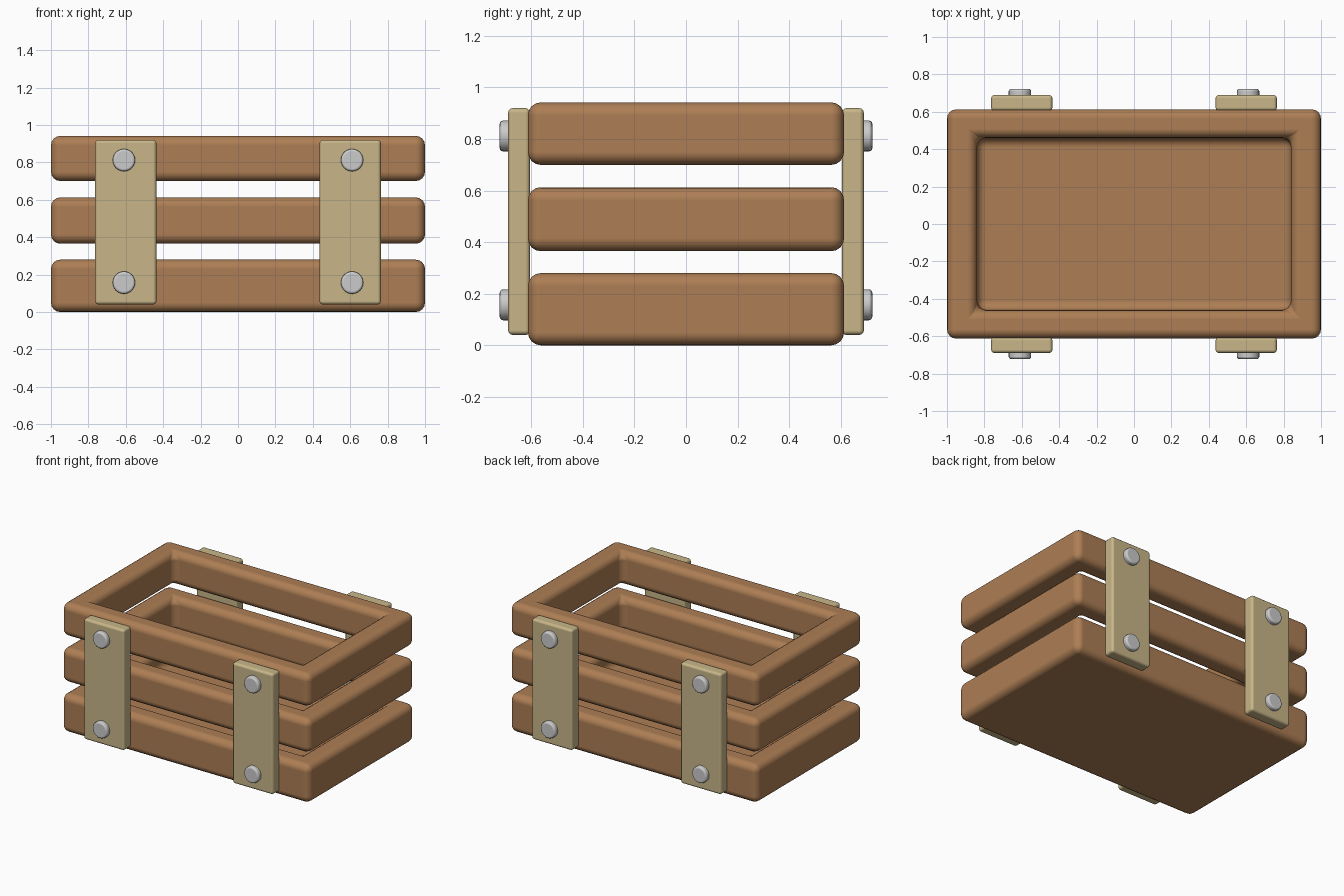
import bpy, bmesh, math

if "Cube" in bpy.data.objects:
    bpy.data.objects.remove(bpy.data.objects["Cube"])

def material(name, rgb):
    m = bpy.data.materials.new(name)
    m.diffuse_color = (*rgb, 1)
    m.use_nodes = True
    m.node_tree.nodes["Principled BSDF"].inputs["Base Color"].default_value = m.diffuse_color
    return m

WOOD = material("brown wood", (0.42, 0.21, 0.09))
PALE = material("pale wood", (0.58, 0.47, 0.25))

def finish(name, bm, bevel, segments, mat=None, angle=30):
    bmesh.ops.recalc_face_normals(bm, faces=bm.faces)
    me = bpy.data.meshes.new(name)
    bm.to_mesh(me)
    bm.free()
    ob = bpy.data.objects.new(name, me)
    bpy.context.collection.objects.link(ob)
    if mat:
        me.materials.append(mat)
    me.polygons.foreach_set("use_smooth", [True] * len(me.polygons))
    b = ob.modifiers.new("round edges", 'BEVEL')
    b.width, b.segments = bevel, segments
    b.limit_method, b.angle_limit = 'ANGLE', math.radians(angle)
    b.harden_normals = True
    return ob

def frame(name, z0, z1, floor=None):
    """Rectangular slat ring; with a floor height it becomes a tray."""
    bm = bmesh.new()
    def loop(x, y, z):
        return [bm.verts.new((sx * x, sy * y, z)) for sx, sy in ((-1, -1), (1, -1), (1, 1), (-1, 1))]
    inner_z = z0 if floor is None else floor
    loops = [loop(1, 0.613, z0), loop(1, 0.613, z1), loop(0.84, 0.46, z1), loop(0.84, 0.46, inner_z)]
    pairs = list(zip(loops, loops[1:]))
    if floor is None:
        pairs.append((loops[3], loops[0]))
    else:
        bm.faces.new(loops[0])
        bm.faces.new(loops[3])
    for a, b in pairs:
        for i in range(4):
            j = (i + 1) % 4
            bm.faces.new((a[i], a[j], b[j], b[i]))
    return finish(name, bm, 0.05, 4, WOOD)

# Slatted body: closed tray and two open rings
frame("bottom_tray", 0.0, 0.28, floor=0.15)
frame("middle_slats", 0.365, 0.613)
frame("top_slats", 0.70, 0.942)

def batten(name, x, side):
    bm = bmesh.new()
    bmesh.ops.create_cube(bm, size=1)
    bmesh.ops.scale(bm, vec=(0.328, 0.085, 0.88), verts=bm.verts)
    finish(name, bm, 0.018, 3, PALE).location = (x, side * 0.6475, 0.48)

def bolt(name, x, side, z):
    bm = bmesh.new()
    bmesh.ops.create_cone(bm, cap_ends=True, segments=24, radius1=0.06, radius2=0.06, depth=0.05)
    ob = finish(name, bm, 0.014, 3)
    ob.rotation_euler.x = math.pi / 2
    ob.location = (x, side * 0.698, z)

# Upright battens with two bolts each, front and back
for face, side in (("front", -1), ("back", 1)):
    for hand, s in (("left", -1), ("right", 1)):
        batten(f"{face}_{hand}_batten", s * 0.6, side)
        for level, z in (("lower", 0.157), ("upper", 0.812)):
            bolt(f"{face}_{hand}_{level}_bolt", s * 0.61, side, z)
